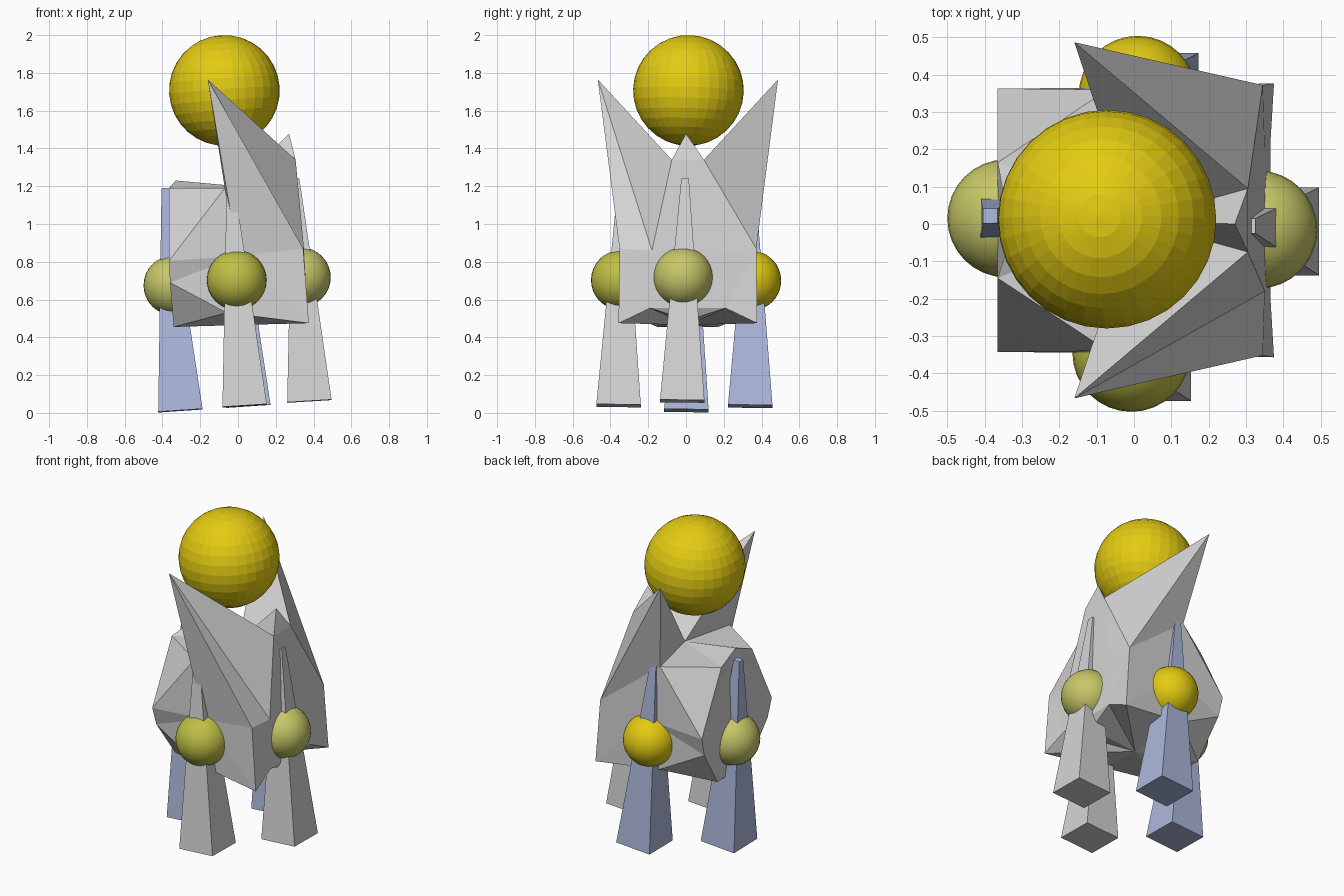
import bpy
import bmesh
from mathutils import Vector

cube = bpy.data.objects.get("Cube")
if cube:
    bpy.data.objects.remove(cube, do_unlink=True)


def make_material(name, red, green, blue):
    material = bpy.data.materials.new(name)
    material.use_nodes = True
    colour = (red, green, blue, 1)
    material.diffuse_color = colour
    material.node_tree.nodes["Principled BSDF"].inputs["Base Color"].default_value = colour
    return material


light_grey = make_material("light grey", 0.66, 0.66, 0.66)
pale_blue = make_material("pale blue", 0.41, 0.48, 0.71)
yellow = make_material("yellow", 0.77, 0.6, 0.006)
olive = make_material("olive", 0.52, 0.52, 0.06)
pale_olive = make_material("pale olive", 0.57, 0.57, 0.14)


def add_object(name, bm, material, smooth=False):
    """Turn a bmesh into a finished, coloured object."""
    bmesh.ops.recalc_face_normals(bm, faces=bm.faces)
    for face in bm.faces:
        face.smooth = smooth
    mesh = bpy.data.meshes.new(name)
    bm.to_mesh(mesh)
    bm.free()
    mesh.materials.append(material)
    part = bpy.data.objects.new(name, mesh)
    bpy.context.collection.objects.link(part)
    return part


def add_ball(name, centre, radius, material, smooth):
    bm = bmesh.new()
    bmesh.ops.create_uvsphere(bm, u_segments=32, v_segments=16, radius=radius)
    part = add_object(name, bm, material, smooth)
    part.location = centre
    return part


def add_leg(name, foot, tip, material):
    """Square tapered post whose axis runs from the foot to the tip."""
    foot, tip = Vector(foot), Vector(tip)
    axis = tip - foot
    bm = bmesh.new()
    bmesh.ops.create_cube(bm, size=1)
    for vert in bm.verts:
        width = 0.04 if vert.co.z > 0 else 0.235
        vert.co.x *= width
        vert.co.y *= width
        vert.co.z *= axis.length
    part = add_object(name, bm, material)
    part.rotation_mode = "QUATERNION"
    part.rotation_quaternion = Vector((0, 0, 1)).rotation_difference(axis)
    part.location = (foot + tip) / 2


def add_body():
    """Faceted block: three mirrored rings, two tall spikes and a side peak."""
    bm = bmesh.new()
    shift = 0.01

    def point(x, y, z):
        return bm.verts.new((x, y + shift, z))

    def ring(half):
        front = [point(*p) for p in half]
        back = [point(x, -y, z) for x, y, z in reversed(half)]
        return front + back

    # each half runs: right corner, front middle, left corner, left side
    upper = ring([(-0.365, -0.155, 1.19), (-0.07, -0.35, 1.19),
                  (-0.16, -0.477, 1.765), (0.305, -0.085, 1.34)])
    middle = ring([(-0.365, -0.353, 0.805), (0, -0.355, 0.83),
                   (0.345, -0.362, 0.87), (0.35, -0.19, 0.86)])
    lower = ring([(-0.36, -0.32, 0.69), (-0.06, -0.345, 0.53),
                  (0.375, -0.367, 0.475), (0.365, -0.2, 0.555)])

    # walls, folded along the diagonals that shape the spikes
    count = len(upper)
    for i in range(count):
        j = (i + 1) % count
        bm.faces.new((lower[i], lower[j], middle[j], middle[i]))
        wall = (middle[i], middle[j], upper[j], upper[i])
        a, b, c, d = wall
        if i in (1, 2):
            fold_down = i == 1
        elif i in (4, 5):
            fold_down = i == 4
        else:
            fold_down = None
        if i == 3:
            peak = point(0.27, -shift, 1.478)
            bm.faces.new((a, b, c, peak, d))
        elif i == count - 1 or fold_down is None:
            if i == count - 1:
                ridge = point(-0.33, -0.04, 1.23)
                bm.faces.new((a, b, c, ridge, d))
            else:
                bm.faces.new(wall)
        elif fold_down == (i < 3):
            bm.faces.new((a, b, c))
            bm.faces.new((a, c, d))
        else:
            bm.faces.new((a, b, d))
            bm.faces.new((b, c, d))

    def fan(rim, centre):
        for first, second in zip(rim, rim[1:] + rim[:1]):
            bm.faces.new((first, second, centre))

    # sunken top between the spikes
    fan(upper[:4] + [peak] + upper[4:] + [ridge], point(0, 0, 1.2))

    # underside with cut corners on the right
    keel_front = point(-0.34, -0.16, 0.455)
    keel_back = point(-0.34, 0.16, 0.455)
    side = point(0.33, 0, 0.49)
    bm.faces.new((lower[0], keel_front, lower[1]))
    bm.faces.new((lower[-1], lower[-2], keel_back))
    bm.faces.new((lower[0], lower[-1], keel_back, keel_front))
    bm.faces.new((lower[3], side, lower[4]))
    fan([keel_front] + lower[1:4] + [side] + lower[4:7] + [keel_back], point(0, 0, 0.465))

    # fold the last bent panels into flat facets
    bent = [f for f in bm.faces if len(f.verts) > 3]
    bmesh.ops.triangulate(bm, faces=bent)
    add_object("body", bm, light_grey)


add_body()

# floating head, flat faceted
head = add_ball("head", (-0.072, 0.013, 1.707), 0.293, yellow, False)
head.rotation_euler = (-0.03, -0.07, 0)

# legs and the ball joint on each
limbs = [
    ("front", (0.035, -0.357, 0.038), (-0.04, -0.34, 1.215), light_grey,
     (-0.007, -0.345, 0.703), olive),
    ("left", (0.378, -0.02, 0.062), (0.305, -0.005, 1.24), light_grey,
     (0.333, -0.015, 0.718), pale_olive),
    ("back", (0.055, 0.34, 0.035), (-0.025, 0.347, 1.2), pale_blue,
     (0.01, 0.346, 0.7), yellow),
    ("right", (-0.305, 0.002, 0.012), (-0.385, 0.022, 1.19), pale_blue,
     (-0.342, 0.015, 0.675), pale_olive),
]
for side_name, foot, tip, leg_colour, joint, joint_colour in limbs:
    add_leg(side_name + "_leg", foot, tip, leg_colour)
    add_ball(side_name + "_joint", joint, 0.158, joint_colour, True)
